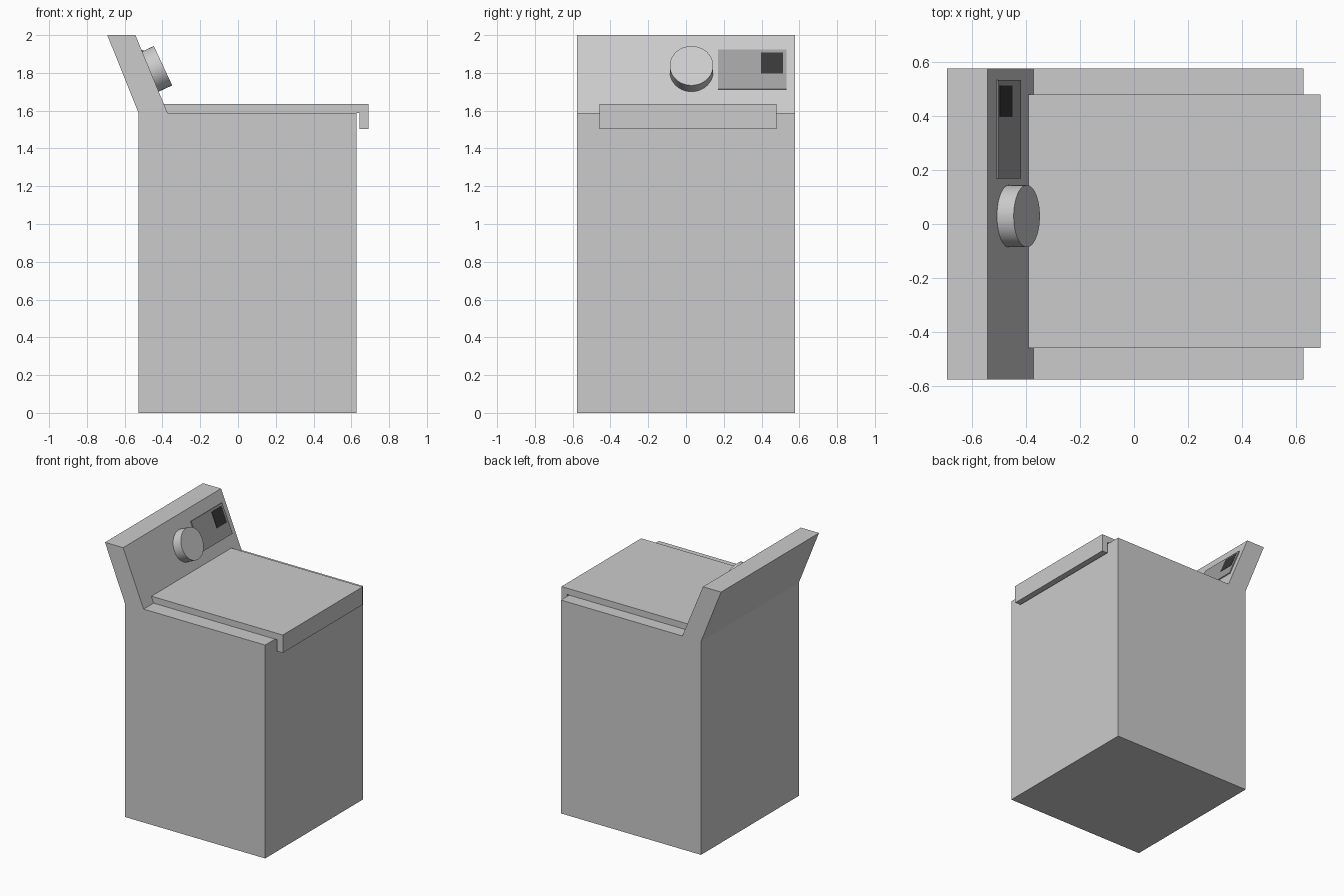
import bpy
import math
from mathutils import Vector, Matrix

if "Cube" in bpy.data.objects:
    bpy.data.objects.remove(bpy.data.objects["Cube"])


def material(name, value):
    m = bpy.data.materials.new(name)
    m.diffuse_color = (value, value, value, 1)
    m.use_nodes = True
    m.node_tree.nodes["Principled BSDF"].inputs["Base Color"].default_value = m.diffuse_color
    return m


def prism(name, profile, y0, y1, mat=None):
    """Extrude an (x, z) profile, listed counter-clockwise in the front view, along y."""
    n = len(profile)
    verts = [(x, y0, z) for x, z in profile] + [(x, y1, z) for x, z in profile]
    faces = [tuple(range(n)), tuple(range(2 * n - 1, n - 1, -1))]
    faces += [(i, i + n, (i + 1) % n + n, (i + 1) % n) for i in range(n)]
    mesh = bpy.data.meshes.new(name)
    mesh.from_pydata(verts, [], faces)
    ob = bpy.data.objects.new(name, mesh)
    bpy.context.collection.objects.link(ob)
    if mat:
        mesh.materials.append(mat)
    return ob


def rect(x0, x1, z0, z1):
    return [(x0, z0), (x1, z0), (x1, z1), (x0, z1)]


trim = material("trim_grey", 0.67)
light = material("knob_grey", 0.93)
dark = material("display_grey", 0.35)
black = material("screen_black", 0.04)

HALF = 0.576
BACK, FRONT = -0.527, 0.627
TOP = 1.588

# Cabinet and its darker top slab
prism("cabinet", rect(BACK, FRONT, 0, 1.515), -HALF, HALF)
prism("top_slab", rect(BACK, FRONT, 1.515, TOP), -HALF, HALF, trim)

# Leaning control panel
low, high = Vector((-0.373, TOP)), Vector((-0.543, 2.0))
prism("control_panel", [(BACK, TOP), tuple(low), tuple(high), (-0.692, 2.0)], -HALF, HALF)

# Lid with a lip hanging over the edge
prism("lid", [(-0.391, TOP), (-0.373, TOP), (0.644, TOP), (0.644, 1.502),
              (0.69, 1.502), (0.69, 1.635), (-0.391, 1.635)], -0.459, 0.48)

# Display and screen, thin plates on the panel's sloping face
up = (high - low).normalized()
out = Vector((up.y, -up.x))


def plate(name, z0, z1, y0, y1, height, mat):
    a = low + up * (z0 - TOP) / up.y
    b = low + up * (z1 - TOP) / up.y
    sink = out * 0.01
    lift = out * height
    prism(name, [tuple(p) for p in (a - sink, a + lift, b + lift, b - sink)], y0, y1, mat)


plate("display", 1.712, 1.92, 0.169, 0.533, 0.007, dark)
plate("screen", 1.794, 1.905, 0.397, 0.513, 0.009, black)

# Round knob
tilt = math.radians(25)
axis = Vector((math.cos(tilt), 0, math.sin(tilt)))
depth = 0.085
bpy.ops.mesh.primitive_cylinder_add(
    vertices=40, radius=0.115, depth=depth,
    location=Vector((-0.397, 0.029, 1.838)) - axis * depth / 2,
    rotation=(0, math.pi / 2 - tilt, 0))
knob = bpy.context.object
knob.name = "knob"
knob.data.materials.append(light)
bpy.ops.object.shade_smooth_by_angle()
